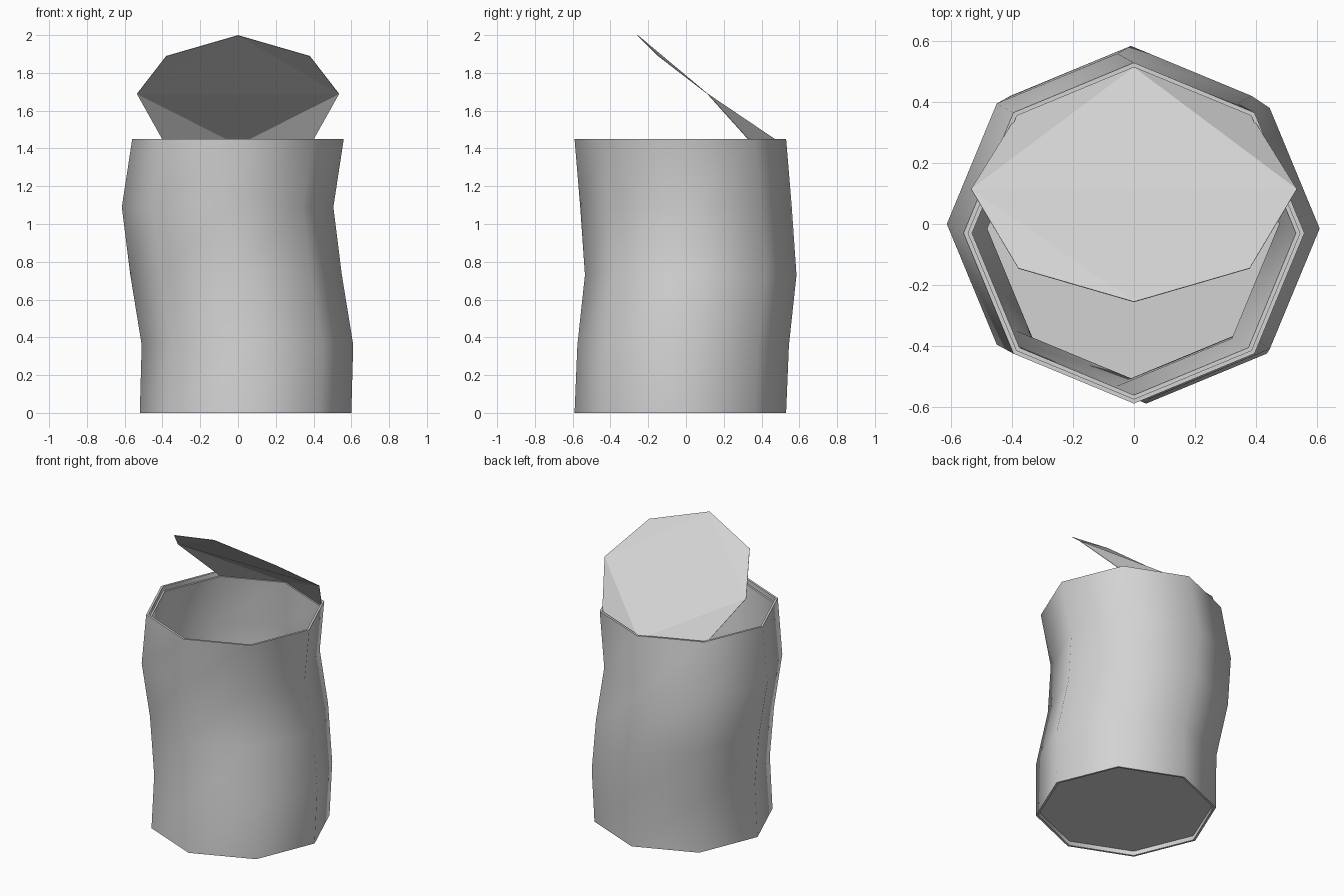
import bpy, bmesh, math

if "Cube" in bpy.data.objects:
    bpy.data.objects.remove(bpy.data.objects["Cube"], do_unlink=True)

SIDES = 8
metal = bpy.data.materials.new("light grey metal")
metal.use_nodes = True
COLOUR = (0.65, 0.65, 0.65, 1)
metal.diffuse_color = COLOUR
metal.node_tree.nodes["Principled BSDF"].inputs["Base Color"].default_value = COLOUR


def finish(bm, name, smooth):
    mesh = bpy.data.meshes.new(name)
    bm.to_mesh(mesh)
    bm.free()
    mesh.materials.append(metal)
    obj = bpy.data.objects.new(name, mesh)
    bpy.context.collection.objects.link(obj)
    if smooth:
        bpy.ops.object.select_all(action='DESELECT')
        obj.select_set(True)
        bpy.context.view_layer.objects.active = obj
        bpy.ops.object.shade_smooth_by_angle(angle=math.radians(62))
    return obj


def ring(bm, radius, x, y, z):
    return [bm.verts.new((x + radius * math.cos(2 * math.pi * i / SIDES),
                          y + radius * math.sin(2 * math.pi * i / SIDES), z))
            for i in range(SIDES)]


# Dented centre line of the can: x, y, z
dents = [(0.04, -0.03, 0), (0.05, -0.015, 0.36), (-0.01, 0.025, 0.73),
         (-0.055, 0, 1.09), (0, -0.03, 1.45)]
bottom, top = dents[0], dents[-1]
OUTER, LIP, INNER, STEP = 0.56, 0.545, 0.532, 0.03


def at(centre, z):
    return centre[0], centre[1], z


# Can body: recessed base, outer wall, rim ledge, inner wall and floor
bm = bmesh.new()
sections = [(LIP, at(bottom, STEP)), (LIP, bottom)]
sections += [(OUTER, c) for c in dents]
sections += [(LIP, top), (LIP, at(top, top[2] - STEP)), (INNER, at(top, top[2] - STEP))]
sections += [(INNER, c) for c in reversed(dents[1:-1])]
sections += [(INNER, at(bottom, STEP + 0.015))]
rings = [ring(bm, r, *c) for r, c in sections]
for low, high in zip(rings, rings[1:]):
    for i in range(SIDES):
        j = (i + 1) % SIDES
        bm.faces.new((low[i], low[j], high[j], high[i]))
bm.faces.new(rings[0][::-1])
bm.faces.new(rings[-1])
bmesh.ops.recalc_face_normals(bm, faces=bm.faces)
finish(bm, "can_body", True)

# Opened lid: thin bent sheet, hinged at the back of the rim
bm = bmesh.new()
tip = bm.verts.new((0, -0.255, 2.0))
hinge = bm.verts.new((0, 0.515, 1.42))
sides = {}
for s in (-1, 1):
    sides[s] = [bm.verts.new((s * x, y, z)) for x, y, z in
                ((0.38, -0.145, 1.89), (0.535, 0.115, 1.69), (0.385, 0.357, 1.42))]
bm.faces.new((tip, sides[1][1], sides[-1][1]))
bm.faces.new((hinge, sides[-1][1], sides[1][1]))
for s, (front, middle, back) in sides.items():
    for tri in ((tip, front, middle), (middle, back, hinge)):
        bm.faces.new(tri if s > 0 else tri[::-1])
bmesh.ops.recalc_face_normals(bm, faces=bm.faces)
if sum(f.normal.z for f in bm.faces) < 0:
    bmesh.ops.reverse_faces(bm, faces=bm.faces)
lid = finish(bm, "open_lid", False)
sheet = lid.modifiers.new("sheet thickness", 'SOLIDIFY')
sheet.thickness = 0.003
